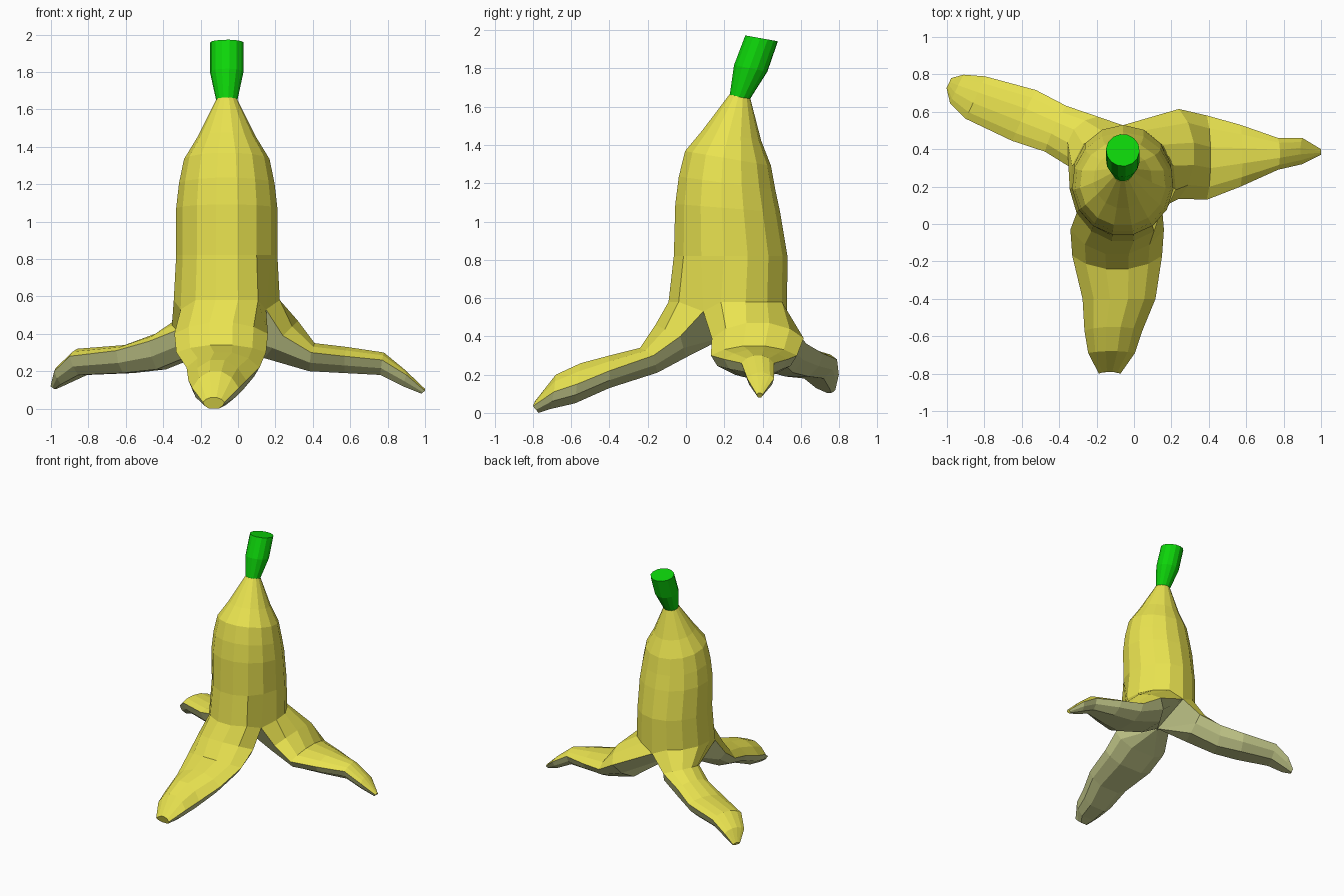
import bpy, bmesh
from math import sin, cos, pi, radians

if "Cube" in bpy.data.objects:
    bpy.data.objects.remove(bpy.data.objects["Cube"])

N = 15            # sides of the body, five per flap
CX, CY = -0.06, 0.215


def material(name, rgb):
    m = bpy.data.materials.new(name)
    m.diffuse_color = (*rgb, 1)
    m.use_nodes = True
    m.node_tree.nodes["Principled BSDF"].inputs["Base Color"].default_value = m.diffuse_color
    return m


def finish(bm, name, mats):
    bmesh.ops.recalc_face_normals(bm, faces=bm.faces)
    me = bpy.data.meshes.new(name)
    bm.to_mesh(me)
    bm.free()
    for m in mats:
        me.materials.append(m)
    ob = bpy.data.objects.new(name, me)
    bpy.context.collection.objects.link(ob)


def loft(bm, rings, n):
    """Stack tilted elliptical rings (z, centre y, rx, ry, tilt); the first is capped."""
    loops = []
    for z, cy, rx, ry, tilt in rings:
        loop = []
        for i in range(n):
            a = radians(-30) + 2 * pi * i / n
            y = ry * sin(a)
            loop.append(bm.verts.new((CX + rx * cos(a), cy + y, z - tilt * y)))
        loops.append(loop)
    for a, b in zip(loops, loops[1:]):
        for i in range(n):
            j = (i + 1) % n
            bm.faces.new((a[i], a[j], b[j], b[i]))
    bm.faces.new(loops[0])
    return loops


yellow = material("peel_yellow", (0.82, 0.77, 0.08))
pale = material("peel_inside", (0.54, 0.57, 0.25))
green = material("stem_green", (0.004, 0.68, 0.003))

# Body of the peel
bm = bmesh.new()
ring = loft(bm, [(1.655, .28, .055, .055, .15), (1.45, .238, .157, .155, .18),
                 (1.33, .217, .23, .227, .17), (1.2, .212, .257, .255, .14),
                 (1.07, .215, .272, .277, .08), (.82, .23, .272, .30, 0),
                 (.58, .215, .285, .313, 0)], N)[-1]
for k in (0, 5, 10):
    ring[k].co.z = .53
ring[0].co.x, ring[0].co.y = .15, .09      # split seen at the front right
centre = bm.verts.new((CX, CY, .40))

# Flaps: heading, first ring vertex, stations of
# (top s, z), (edge s, z), (bottom s, z), half width, sideways offset
flaps = [
    (-90, 10, [((.375, .46), (.245, .40), (.215, .29), .25, -.03),
               ((.455, .34), (.385, .30), (.365, .21), .24, -.03),
               ((.615, .30), (.615, .22), (.615, .13), .195, -.02),
               ((.765, .26), (.785, .15), (.795, .05), .155, -.05),
               ((.895, .20), (.905, .11), (.925, .02), .125, -.06),
               ((1.005, .06), (1.015, .035), (.985, 0), .058, -.07)]),
    (0, 0, [((.38, .47), (.30, .39), (.20, .27), .24, .16),
            ((.47, .35), (.45, .30), (.44, .20), .225, .14),
            ((.64, .33), (.63, .28), (.63, .19), .165, .15),
            ((.84, .30), (.83, .26), (.82, .18), .085, .16),
            ((.95, .21), (.96, .18), (.94, .12), .07, .175),
            ((1.06, .105), (1.06, .095), (1.04, .08), .015, .17)]),
    (155, 5, [((.36, .46), (.273, .42), (.22, .29), .155, -.114),
              ((.46, .40), (.45, .36), (.44, .21), .135, -.115),
              ((.635, .34), (.632, .31), (.632, .19), .15, -.108),
              ((.908, .32), (.908, .28), (.89, .18), .125, -.085),
              ((1.02, .23), (1.018, .20), (1.0, .13), .085, -.084),
              ((1.07, .13), (1.07, .12), (1.055, .105), .03, -.095)]),
]
SEG = N // 3
for heading, first, stations in flaps:
    h = radians(heading)

    def vert(s, side, z):
        return bm.verts.new((CX + s * cos(h) - side * sin(h),
                             CY + s * sin(h) + side * cos(h), z))

    prev = [ring[(first + i) % N] for i in range(SEG + 1)] + [centre] * 4
    for top, edge, bot, w, off in stations:
        cur = []
        for i in range(SEG + 1):                      # outer arch
            a = -pi / 2 + pi * i / SEG
            k = min(1, cos(a) * 1.05)
            side = w * (0.45 * sin(a) + 0.55 * (2 * i / SEG - 1))
            cur.append(vert(edge[0] + (top[0] - edge[0]) * k, off + side,
                            edge[1] + (top[1] - edge[1]) * k))
        for side, k in ((.85, .55), (.45, 1), (-.45, 1), (-.85, .55)):  # inside
            cur.append(vert(edge[0] + (bot[0] - edge[0]) * k, off + side * w,
                            edge[1] + (bot[1] - edge[1]) * k))
        n = len(cur)
        for i in range(n):
            j = (i + 1) % n
            quad = list(dict.fromkeys((prev[i], prev[j], cur[j], cur[i])))
            f = bm.faces.new(quad)
            f.material_index = 0 if i < SEG else 1
        prev = cur
    bm.faces.new(prev)
finish(bm, "banana_peel", [yellow, pale])

# Stem
bm = bmesh.new()
loops = loft(bm, [(1.64, .278, .055, .052, .15), (1.80, .338, .09, .088, .2),
                  (1.957, .395, .09, .086, .18)], 14)
bm.faces.new(loops[-1])
finish(bm, "stem", [green])
